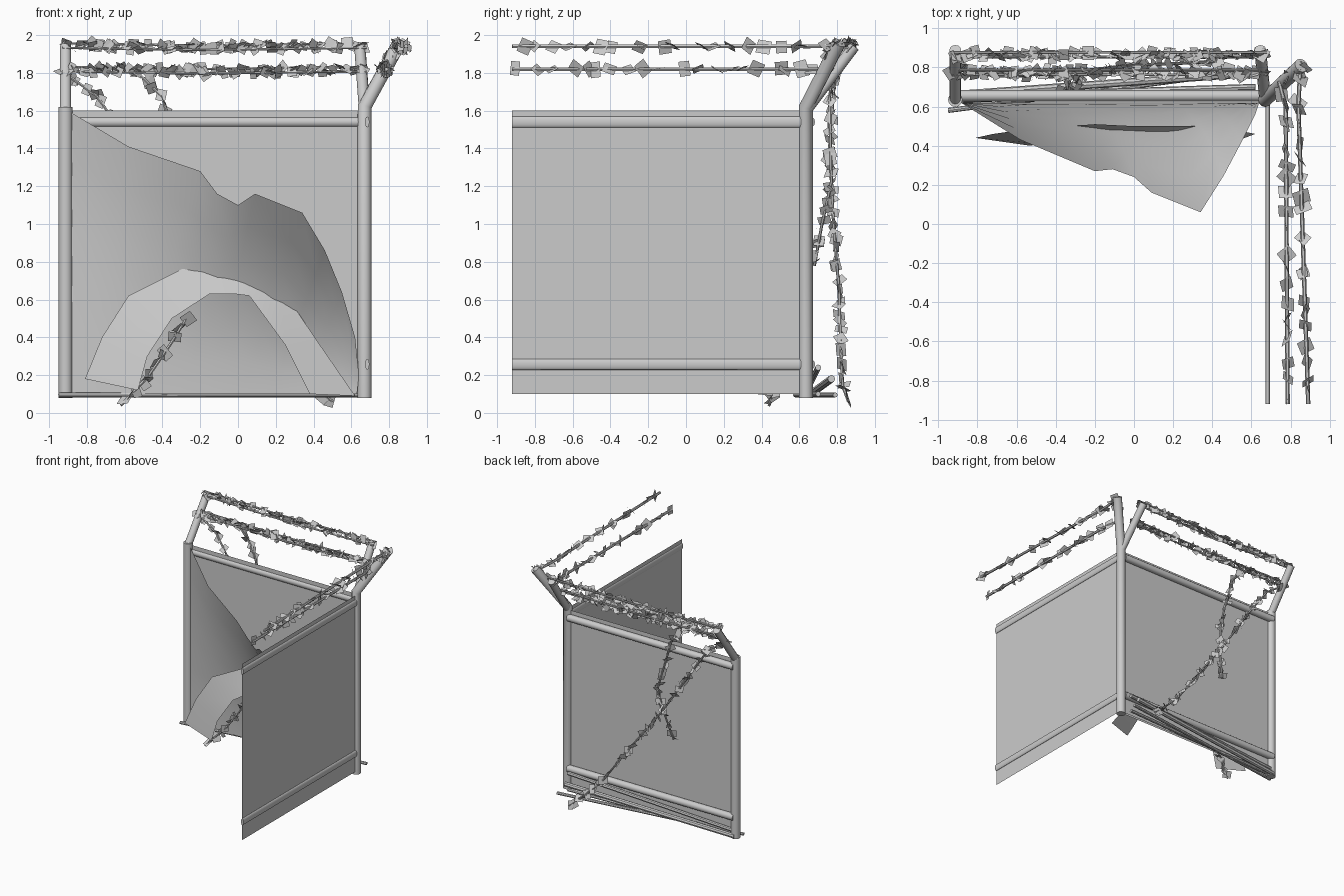
import bpy, bmesh, math, random
from mathutils import Vector, Matrix

random.seed(4)
cube = bpy.data.objects.get("Cube")
if cube:
    bpy.data.objects.remove(cube, do_unlink=True)

grey = bpy.data.materials.new("plain_grey")
grey.use_nodes = True
grey.diffuse_color = (0.6, 0.6, 0.6, 1)
grey.node_tree.nodes["Principled BSDF"].inputs["Base Color"].default_value = (0.6, 0.6, 0.6, 1)


def add(name, mesh, smooth=None):
    """Link a mesh as a named object with the shared material."""
    obj = bpy.data.objects.new(name, mesh)
    bpy.context.scene.collection.objects.link(obj)
    mesh.materials.clear()
    mesh.materials.append(grey)
    if smooth:
        mesh.shade_smooth()
        mesh.set_sharp_from_angle(angle=math.radians(smooth))
    return obj


def tube(name, points, radius, detail=4, at=(0, 0, 0), scale=(1, 1, 1)):
    """Round bar along a polyline, turned into a mesh."""
    curve = bpy.data.curves.new(name, "CURVE")
    curve.dimensions = "3D"
    curve.bevel_depth = radius
    curve.bevel_resolution = detail
    curve.use_fill_caps = True
    spline = curve.splines.new("POLY")
    spline.points.add(len(points) - 1)
    for p, co in zip(spline.points, points):
        p.co = (*co, 1)
    temp = bpy.data.objects.new("temp", curve)
    mesh = bpy.data.meshes.new_from_object(temp)
    bpy.data.objects.remove(temp)
    bpy.data.curves.remove(curve)
    obj = add(name, mesh, 40)
    obj.location, obj.scale = at, scale
    return obj


def surface(name, rows, smooth=None):
    """Sheet skinned over rows of points of equal length."""
    bm = bmesh.new()
    grid = [[bm.verts.new(p) for p in row] for row in rows]
    for a, b in zip(grid, grid[1:]):
        for i in range(len(a) - 1):
            bm.faces.new((a[i], a[i + 1], b[i + 1], b[i]))
    mesh = bpy.data.meshes.new(name)
    bm.to_mesh(mesh)
    bm.free()
    return add(name, mesh, smooth)


def leaves(name, points, spacing, size, spread):
    """Small flat quads scattered at random angles along a polyline."""
    bm = bmesh.new()
    for a, b in zip(points, points[1:]):
        a, b = Vector(a), Vector(b)
        count = max(1, round((b - a).length / spacing))
        along = (b - a).to_track_quat("X", "Z").to_matrix()
        for i in range(count):
            centre = a.lerp(b, (i + random.random()) / count)
            centre += Vector([random.uniform(-spread, spread) for _ in range(3)])
            turn = (Matrix.Rotation(random.uniform(0, math.tau), 3, "X")
                    @ Matrix.Rotation(random.uniform(-0.7, 0.7), 3, "Y")
                    @ Matrix.Rotation(random.uniform(-0.7, 0.7), 3, "Z"))
            w = size * random.uniform(0.35, 0.55)
            h = size * random.uniform(0.45, 0.65)
            corners = [(-w, -h, 0), (w, -h, 0), (w, h, 0), (-w, h, 0)]
            bm.faces.new([bm.verts.new(centre + along @ (turn @ Vector(c))) for c in corners])
    mesh = bpy.data.meshes.new(name)
    bm.to_mesh(mesh)
    bm.free()
    return add(name, mesh)


# Posts with angled arms; the corner post carries a second diagonal arm
LEFT, CORNER, BACK = -0.913, 0.67, 0.635
tube("end_post", [(LEFT, BACK, 0.08), (LEFT, BACK, 1.62)], 0.037)
tube("end_arm", [(LEFT, BACK, 1.6), (LEFT, 0.89, 1.94)], 0.03)
tube("corner_post", [(CORNER, BACK, 0.08), (CORNER, BACK, 1.62), (0.855, 0.81, 1.96)], 0.037)
tube("corner_arm", [(CORNER, BACK, 1.6), (0.645, 0.89, 1.94)], 0.03)

# Flat fence panels
surface("back_panel", [[(x, 0.64, z) for x in (LEFT, CORNER)] for z in (0.1, 1.6)])
surface("side_panel", [[(0.68, y, z) for y in (-0.92, BACK)] for z in (0.1, 1.6)])

# Flattened rails holding the panels
for level, z in (("lower", 0.257), ("upper", 1.54)):
    tube(level + "_side_rail", [(0, -0.92, 0), (0, 0.61, 0)], 0.029,
         at=(0.684, 0, z), scale=(0.4, 1, 1))
    tube(level + "_back_rail", [(LEFT, 0, 0), (0.65, 0, 0)], 0.029, at=(0, 0.655, z))

# Loose poles near the ground
tube("ground_pole", [(-0.95, 0.58, 0.095), (0.66, 0.79, 0.095)], 0.013, 2)
tube("second_ground_pole", [(LEFT, 0.63, 0.1), (0.62, 0.7, 0.1)], 0.014, 2)
tube("leaning_pole", [(-0.92, 0.66, 0.1), (0.6, 0.77, 0.18)], 0.02, 2)
tube("low_pole", [(-0.92, 0.65, 0.14), (0.62, 0.7, 0.24)], 0.016, 2)

# Strands of wire above the fence, with leafy growth
for level, y, z in (("lower", 0.775, 1.82), ("upper", 0.865, 1.945)):
    line = [(-0.93, y, z), (-0.2, y, z - 0.012), (0.68, y, z)]
    for k in (-0.012, 0.012):
        tube(level + "_back_wire", [(x, yy + k, zz + k) for x, yy, zz in line], 0.007, 1)
    leaves(level + "_back_leaves", line, 0.02, 0.055, 0.017)
side_wires = (("lower", [(0.74, 0.73, 1.82), (0.775, 0.6, 1.82), (0.785, -0.92, 1.82)]),
              ("upper", [(0.85, 0.83, 1.945), (0.84, 0.6, 1.94), (0.89, -0.92, 1.94)]))
for level, line in side_wires:
    tube(level + "_side_wire", line, 0.011, 1)
    leaves(level + "_side_leaves", line, 0.085, 0.068, 0.005)
leaves("corner_tip_leaves", [(0.77, 0.73, 1.86), (0.88, 0.81, 1.965)], 0.02, 0.055, 0.02)

# Hanging vines
vines = {
    "long_vine": [(-0.92, 0.79, 1.8), (-0.75, 0.78, 1.68), (-0.56, 0.76, 1.41),
                  (-0.3, 0.78, 1.02), (-0.02, 0.81, 0.65), (0.22, 0.82, 0.32),
                  (0.4, 0.83, 0.14), (0.5, 0.86, 0.06)],
    "short_vine": [(-0.55, 0.78, 1.82), (-0.4, 0.76, 1.67), (-0.27, 0.77, 1.22),
                   (-0.3, 0.72, 1.0), (-0.36, 0.68, 0.78)],
    "front_vine": [(-0.26, 0.55, 0.52), (-0.36, 0.53, 0.36), (-0.47, 0.5, 0.2),
                   (-0.62, 0.44, 0.04)],
}
for name, line in vines.items():
    tube(name, line, 0.008, 1)
    leaves(name + "_leaves", line, 0.05, 0.06, 0.01)

# Torn sheet billowing forward from the back panel
rim = [(-0.9, 0.63, 1.6), (-0.58, 0.43, 1.41), (-0.2, 0.27, 1.28), (-0.11, 0.28, 1.16),
       (0, 0.24, 1.1), (0.09, 0.16, 1.16), (0.34, 0.06, 1.06), (0.46, 0.25, 0.86),
       (0.55, 0.42, 0.64), (0.62, 0.56, 0.4), (0.64, 0.62, 0.2)]
rows = []
for r in range(7):
    t = 1 - r / 6
    row = []
    for i, (x, y, z) in enumerate(rim):
        foot = -0.9 + 1.53 * i / (len(rim) - 1)
        row.append((foot + (x - foot) * t, 0.62 - (0.62 - y) * t ** 2.1, 0.1 + (z - 0.1) * t))
    rows.append(row)
surface("torn_sheet", rows, 50)

# Arched flap below the sheet
outer = [(-0.81, 0.44, 0.18), (-0.72, 0.46, 0.4), (-0.58, 0.48, 0.62), (-0.2, 0.51, 0.81),
         (0, 0.5, 0.76), (0.23, 0.5, 0.66), (0.42, 0.5, 0.38), (0.62, 0.46, 0.09)]
inner = [(-0.53, 0.4, 0.12), (-0.48, 0.41, 0.3), (-0.35, 0.43, 0.5), (-0.15, 0.45, 0.63),
         (-0.02, 0.45, 0.63), (0.06, 0.45, 0.62), (0.25, 0.42, 0.36), (0.38, 0.37, 0.1)]
surface("arched_flap", [outer, inner], 50)
